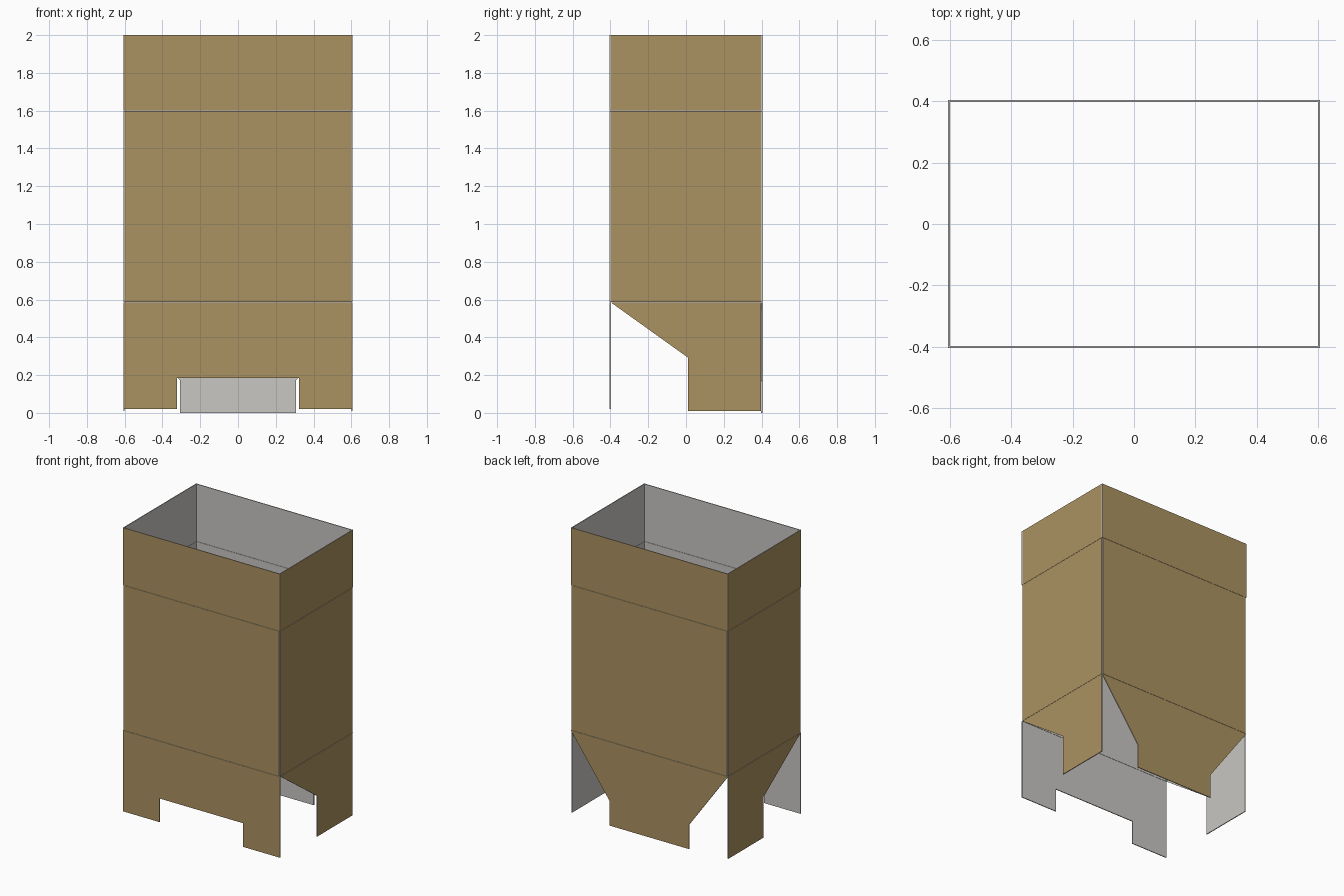
import bpy, bmesh
from mathutils import Vector

if "Cube" in bpy.data.objects:
    bpy.data.objects.remove(bpy.data.objects["Cube"])

X, Y, T = 0.606, 0.404, 0.006       # outer half sizes and board thickness
LOW, HIGH, TOP, GAP = 0.585, 1.6, 2.0, 0.0015


def material(name, rgb):
    m = bpy.data.materials.new(name)
    m.diffuse_color = (*rgb, 1)
    m.use_nodes = True
    m.node_tree.nodes["Principled BSDF"].inputs["Base Color"].default_value = m.diffuse_color
    return m


TAN = material("cardboard tan", (0.41, 0.291, 0.119))
GREY = material("inner board grey", (0.584, 0.571, 0.546))


def panel(name, side, pts):
    """Upright board from an outline (u, z); grey, with a tan outer face."""
    out = {"front": Vector((0, -1, 0)), "back": Vector((0, 1, 0)),
           "right": Vector((1, 0, 0)), "left": Vector((-1, 0, 0))}[side]
    along = Vector((1, 0, 0)) if out.y else Vector((0, 1, 0))
    d = Y if out.y else X
    bm = bmesh.new()
    vs = [bm.verts.new(out * d + along * u + Vector((0, 0, z))) for u, z in pts]
    face = bm.faces.new(vs)
    ext = bmesh.ops.extrude_face_region(bm, geom=[face], use_keep_orig=True)
    moved = [v for v in ext["geom"] if isinstance(v, bmesh.types.BMVert)]
    bmesh.ops.translate(bm, verts=moved, vec=-out * T)
    bmesh.ops.recalc_face_normals(bm, faces=bm.faces)
    for f in bm.faces:
        f.material_index = 0 if f.normal.dot(out) > 0.9 else 1
    me = bpy.data.meshes.new(name)
    bm.to_mesh(me)
    bm.free()
    me.materials.append(TAN)
    me.materials.append(GREY)
    bpy.context.collection.objects.link(bpy.data.objects.new(name, me))


def rect(w, z0, z1):
    return [(-w, z0), (w, z0), (w, z1), (-w, z1)]


# Box walls and upright top flaps
for side in ("front", "back", "left", "right"):
    wide = side in ("front", "back")
    panel(side + "_wall", side, rect(X - T if wide else Y - T, LOW + GAP, HIGH - GAP))
    panel(side + "_top_flap", side, rect(X if wide else Y - T, HIGH, TOP))

# Bottom flaps: notched front, tapered back, stepped sides
panel("front_bottom_flap", "front",
      [(-X, LOW), (-X, 0.02), (-0.323, 0.02), (-0.323, 0.185),
       (0.323, 0.185), (0.323, 0.02), (X, 0.02), (X, LOW)])
panel("back_bottom_flap", "back",
      [(-X, LOW), (-0.306, 0.17), (-0.306, 0), (0.306, 0), (0.306, 0.17), (X, LOW)])
for side in ("left", "right"):
    panel(side + "_bottom_flap", side,
          [(-Y + T, LOW), (0.01, 0.293), (0.01, 0.01), (Y - T, 0.01), (Y - T, LOW)])
